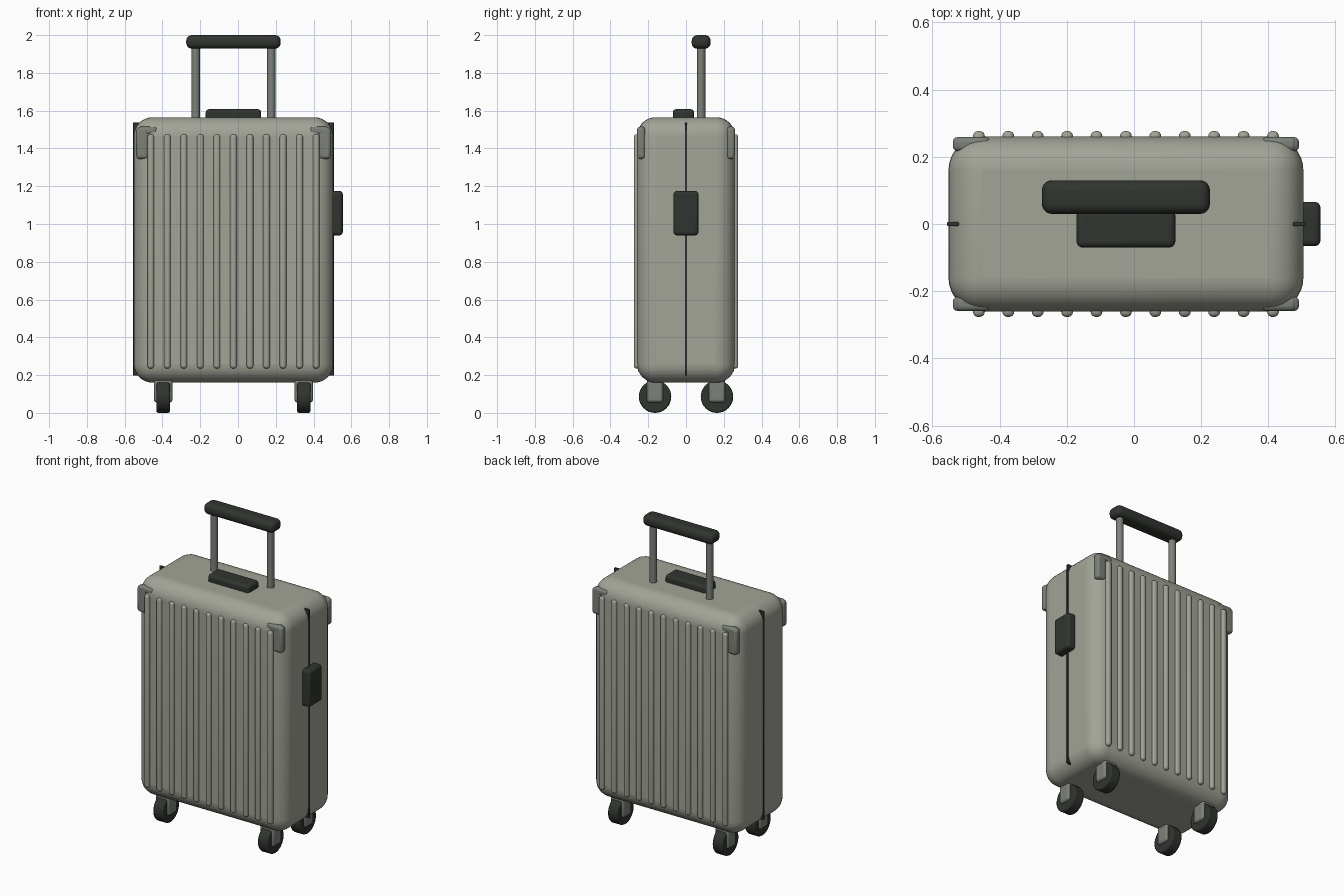
import bpy
import math

if "Cube" in bpy.data.objects:
    bpy.data.objects.remove(bpy.data.objects["Cube"])

CX = -0.024  # case centre; the side handle makes the model asymmetric


def material(name, rgb):
    m = bpy.data.materials.new(name)
    m.diffuse_color = (*rgb, 1)
    m.use_nodes = True
    m.node_tree.nodes["Principled BSDF"].inputs["Base Color"].default_value = m.diffuse_color
    return m


SHELL = material("shell_grey", (0.36, 0.37, 0.31))
METAL = material("trim_grey", (0.20, 0.22, 0.19))
DARK = material("dark_rubber", (0.03, 0.035, 0.028))


def finish(obj, name, mat, bevel, segments):
    obj.name = name
    obj.data.materials.append(mat)
    if bevel:
        mod = obj.modifiers.new("round", 'BEVEL')
        mod.width = bevel
        mod.segments = segments
        mod.limit_method = 'ANGLE'
    bpy.ops.object.shade_smooth_by_angle(angle=math.radians(35))
    return obj


def box(name, lo, hi, mat, bevel=0.0, segments=4):
    centre = [(a + b) / 2 for a, b in zip(lo, hi)]
    bpy.ops.mesh.primitive_cube_add(size=1, location=centre)
    obj = bpy.context.object
    obj.scale = [b - a for a, b in zip(lo, hi)]
    bpy.ops.object.transform_apply(location=False, rotation=False, scale=True)
    return finish(obj, name, mat, bevel, segments)


def cylinder(name, loc, radius, depth, mat, rot=(0, 0, 0), bevel=0.0):
    bpy.ops.mesh.primitive_cylinder_add(vertices=32, radius=radius, depth=depth,
                                        location=loc, rotation=rot)
    return finish(bpy.context.object, name, mat, bevel, 2)


# Main case
box("case_shell", (CX - 0.528, -0.26, 0.16), (CX + 0.528, 0.26, 1.565), SHELL, 0.1, 8)

# Vertical ribs on front and back
for sy, side in ((-1, "front"), (1, "back")):
    for i in range(11):
        x = CX + (i - 5) * 0.0875
        y = sy * 0.259
        box(f"{side}_rib_{i + 1}", (x - 0.0175, y - 0.0175, 0.235),
            (x + 0.0175, y + 0.0175, 1.475), SHELL, 0.015, 4)

# Parts mirrored left and right
for sx, lr in ((-1, "left"), (1, "right")):
    # Seam strip
    x = CX + sx * 0.51
    box(f"{lr}_seam", (x - 0.022, -0.006, 0.198), (x + 0.022, 0.006, 1.537), DARK, 0.003, 2)

    # Telescopic tube
    cylinder(f"{lr}_handle_tube", (CX + sx * 0.2, 0.08, 1.74), 0.022, 0.42, METAL)

    for sy, fb in ((-1, "front"), (1, "back")):
        # L-shaped corner guard
        y = sy * 0.2375
        for part, x0, x1, z0, z1 in (("upright", 0.45, 0.515, 1.345, 1.51),
                                     ("bar", 0.405, 0.507, 1.473, 1.515)):
            xa, xb = sorted((CX + sx * x0, CX + sx * x1))
            box(f"{fb}_{lr}_guard_{part}", (xa, y - 0.0215, z0),
                (xb, y + 0.0215, z1), METAL, 0.015, 3)
        # Caster wheel and fork
        x, y = CX + sx * 0.372, sy * 0.164
        cylinder(f"{fb}_{lr}_wheel", (x, y, 0.086), 0.086, 0.07, DARK,
                 (0, math.pi / 2, 0), 0.008)
        box(f"{fb}_{lr}_fork", (x - 0.049, y - 0.043, 0.055),
            (x + 0.049, y + 0.043, 0.2), METAL, 0.015, 3)

# Grips
box("trolley_grip", (CX - 0.25, 0.03, 1.928), (CX + 0.25, 0.13, 2.0), DARK, 0.03, 5)
box("top_handle", (CX - 0.147, -0.07, 1.54), (CX + 0.147, 0.043, 1.608), DARK, 0.018, 4)
box("side_handle", (0.485, -0.066, 0.94), (0.555, 0.066, 1.175), DARK, 0.018, 4)
